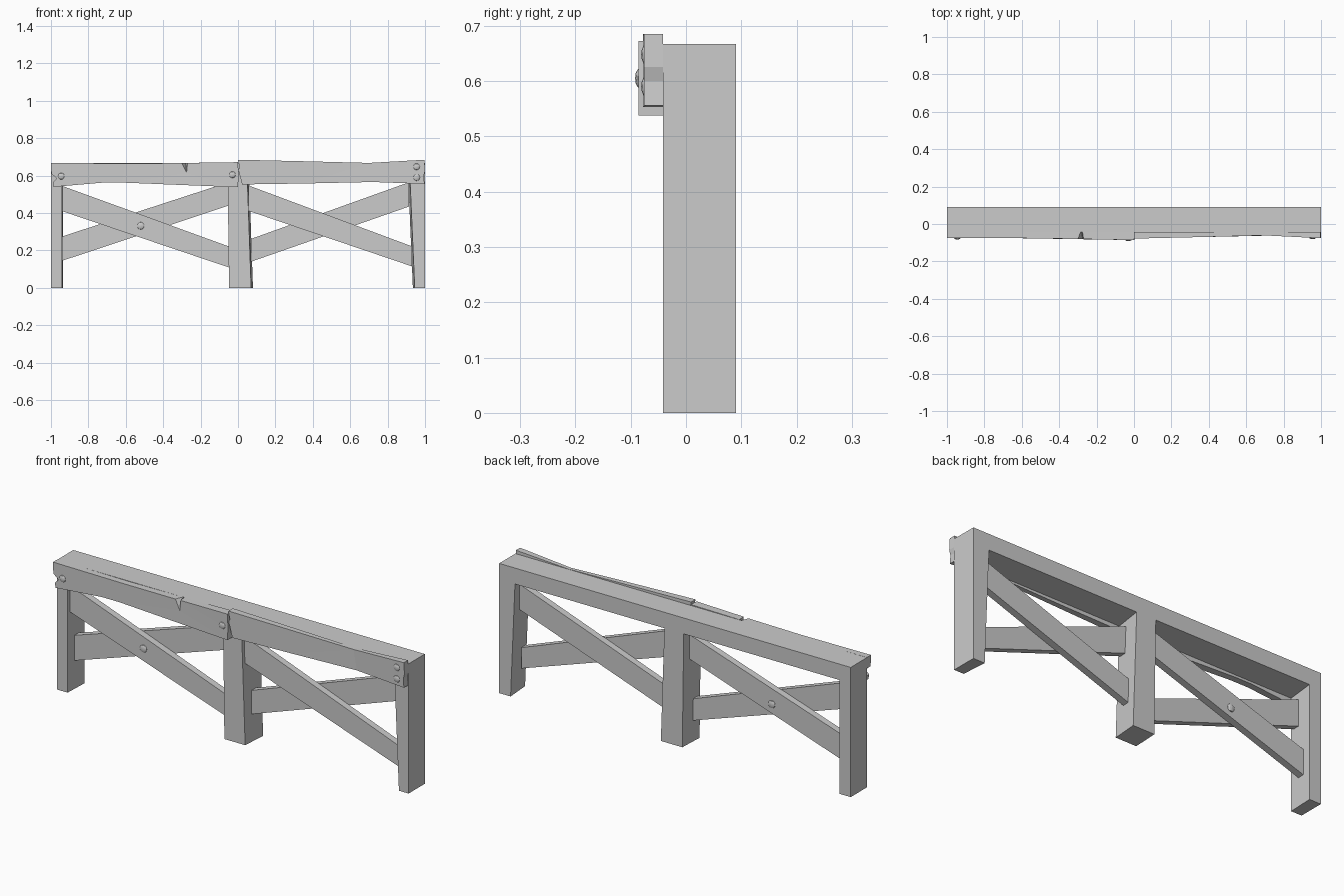
import bpy, bmesh

if "Cube" in bpy.data.objects:
    bpy.data.objects.remove(bpy.data.objects["Cube"])


def slab(name, front, back, y_front, y_back):
    """Solid between a front outline and a back outline, both (x, z) lists."""
    bm = bmesh.new()
    yf = y_front if callable(y_front) else (lambda x: y_front)
    f = [bm.verts.new((x, yf(x), z)) for x, z in front]
    b = [bm.verts.new((x, y_back, z)) for x, z in back]
    n = len(f)
    caps = [bm.faces.new(f), bm.faces.new(b[::-1])]
    for i in range(n):
        j = (i + 1) % n
        bm.faces.new((f[i], b[i], b[j], f[j]))
    bm.normal_update()
    bmesh.ops.triangulate(bm, faces=caps, ngon_method='BEAUTY')
    bmesh.ops.recalc_face_normals(bm, faces=bm.faces)
    me = bpy.data.meshes.new(name)
    bm.to_mesh(me)
    bm.free()
    ob = bpy.data.objects.new(name, me)
    bpy.context.collection.objects.link(ob)
    return ob


def bend(points):
    """Piecewise linear front depth along x."""
    def y(x):
        if x <= points[0][0]:
            return points[0][1]
        for (x0, y0), (x1, y1) in zip(points, points[1:]):
            if x <= x1:
                return y0 + (y1 - y0) * (x - x0) / (x1 - x0)
        return points[-1][1]
    return y


def bolt(name, x, y, z, r=0.02, depth=0.008):
    bpy.ops.mesh.primitive_uv_sphere_add(segments=10, ring_count=6, radius=1, location=(x, y, z))
    ob = bpy.context.object
    ob.name = name
    ob.scale = (r, depth, r)
    bpy.ops.object.shade_smooth_by_angle()


# Frame: top beam and three posts, with slightly slanted inner faces
def frame_outline(top, lpost, mid_l, mid_r, rpost):
    return [(-1, 0), (lpost[0], 0), (lpost[1], top), (mid_l[1], top), (mid_l[0], 0),
            (mid_r[0], 0), (mid_r[1], top), (rpost[1], top), (rpost[0], 0),
            (1, 0), (1, 0.667), (-1, 0.667)]


slab("frame",
     frame_outline(0.575, (-0.94, -0.94), (-0.048, -0.055), (0.07, 0.05), (0.945, 0.92)),
     frame_outline(0.585, (-0.935, -0.935), (-0.042, -0.05), (0.08, 0.06), (0.935, 0.91)),
     -0.042, 0.09)

# Crossed braces in each bay
braces = {
    "left_front_brace": ([(-0.94, 0.41), (-0.045, 0.108), (-0.045, 0.22), (-0.94, 0.545)], -0.025, 0.01),
    "left_back_brace": ([(-0.94, 0.145), (-0.05, 0.44), (-0.05, 0.565), (-0.94, 0.275)], 0.01, 0.045),
    "right_front_brace": ([(0.055, 0.412), (0.93, 0.115), (0.93, 0.222), (0.055, 0.548)], -0.025, 0.01),
    "right_back_brace": ([(0.07, 0.14), (0.915, 0.435), (0.915, 0.565), (0.07, 0.262)], 0.01, 0.045),
}
for name, (pts, y0, y1) in braces.items():
    slab(name, pts, pts, y0, y1)

# Left front plank with chipped end and a split in the top edge
left = [(-0.985, 0.54), (-0.72, 0.563), (-0.62, 0.563), (0.0, 0.538), (0.003, 0.60), (0.0, 0.672),
        (-0.27, 0.668), (-0.275, 0.615), (-0.30, 0.667), (-0.6, 0.665), (-1, 0.668),
        (-0.998, 0.61), (-0.968, 0.585), (-0.99, 0.565)]
left_back = list(left)
left_back[6:9] = [(-0.275, 0.668), (-0.28, 0.6675), (-0.285, 0.667)]
slab("left_plank", left, left_back,
     bend([(-1, -0.075), (-0.5, -0.076), (-0.25, -0.081), (0, -0.086)]), -0.042)

# Right front plank with ragged ends
right = [(0.022, 0.553), (0.35, 0.558), (0.72, 0.566), (0.997, 0.556), (0.993, 0.60), (1, 0.625),
         (0.997, 0.685), (0.7, 0.668), (0.35, 0.677), (0.0, 0.685), (0.008, 0.645), (0.002, 0.63)]
slab("right_plank", right, right,
     bend([(0, -0.078), (0.35, -0.07), (0.7, -0.061), (1, -0.076)]), -0.042)

# Bolts on planks and on the left brace crossing
for i, (x, y, z) in enumerate([(-0.945, -0.075, 0.597), (-0.03, -0.084, 0.605),
                               (0.955, -0.073, 0.648), (0.955, -0.073, 0.59)]):
    bolt(f"plank_bolt_{i + 1}", x, y, z, 0.018)
bolt("brace_bolt_front", -0.52, -0.025, 0.332)
bolt("brace_bolt_back", -0.52, 0.045, 0.332)
